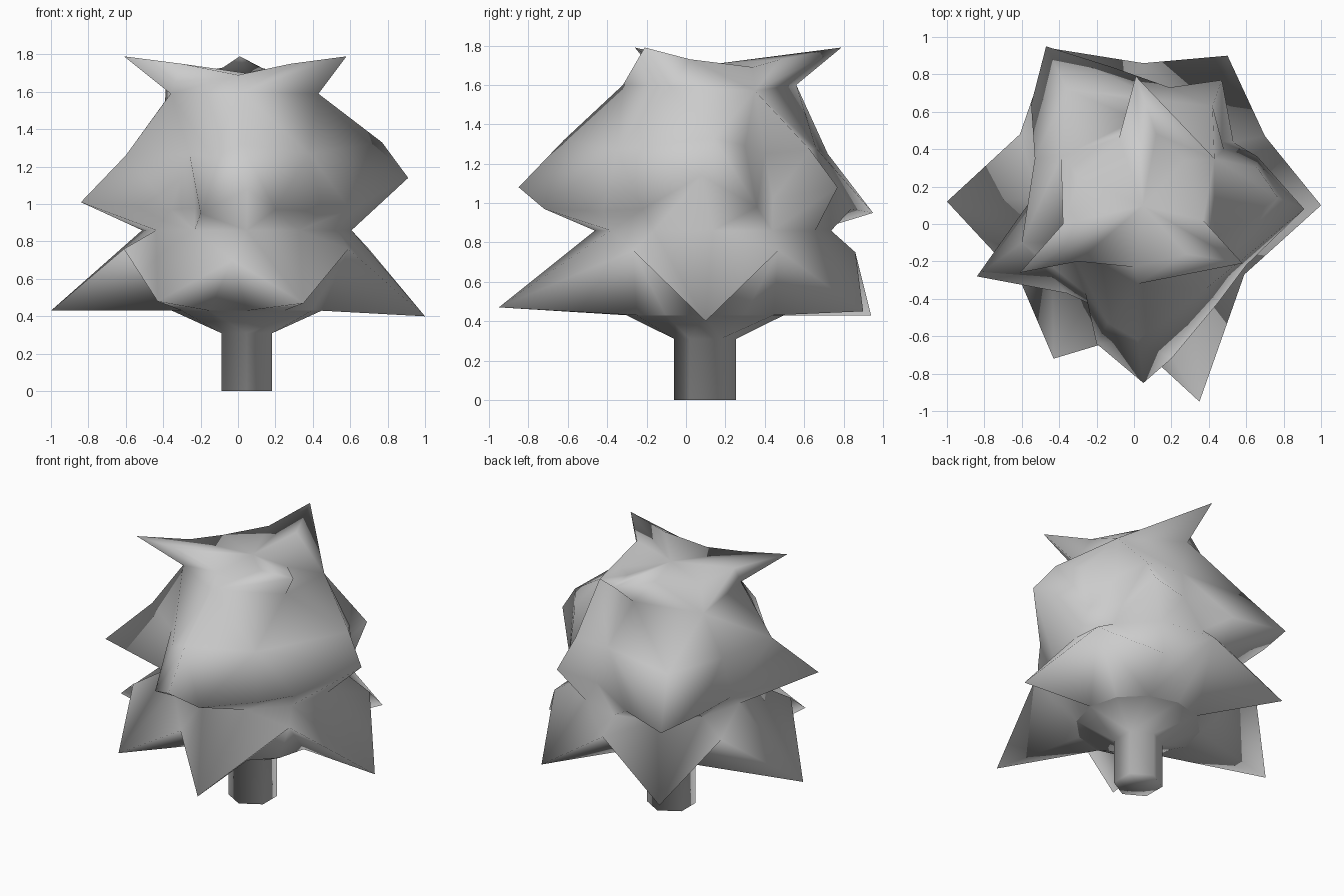
import bpy, bmesh
from math import atan2, cos, sin, pi, tau

if "Cube" in bpy.data.objects:
    bpy.data.objects.remove(bpy.data.objects["Cube"])

CX, CY = 0.047, 0.097   # tree axis


def circle(r, z, n, start=0.0, dy=0.0, ry=None):
    ry = ry or r
    return [(CX + r * cos(start + tau * i / n), CY + dy + ry * sin(start + tau * i / n), z) for i in range(n)]


def angle(p):
    return atan2(p[1] - CY, p[0] - CX) % tau


def zip_rings(bm, low, high):
    """Bridge two rings with any number of points, advancing by angle."""
    n, m = len(low), len(high)
    ang = lambda ring, k: angle(ring[k % len(ring)].co) + tau * (k // len(ring))
    i = j = 0
    while i < n or j < m:
        a, b = low[i % n], high[j % m]
        if j >= m or (i < n and ang(low, i + 1) <= ang(high, j + 1)):
            bm.faces.new((a, low[(i + 1) % n], b))
            i += 1
        else:
            bm.faces.new((a, high[(j + 1) % m], b))
            j += 1


def loft(name, rings, cap_bottom=None, cap_top=None):
    bm = bmesh.new()
    loops = [[bm.verts.new(p) for p in sorted(r, key=angle)] for r in rings]
    for low, high in zip(loops, loops[1:]):
        zip_rings(bm, low, high)
    for loop, z in ((loops[0], cap_bottom), (loops[-1], cap_top)):
        if z is not None:
            c = bm.verts.new((CX, CY, z))
            for k, v in enumerate(loop):
                bm.faces.new((v, loop[(k + 1) % len(loop)], c))
    bmesh.ops.recalc_face_normals(bm, faces=bm.faces)
    if cap_bottom is None and sum(f.normal.dot(f.calc_center_median().xyz - bm.verts[:][-1].co) for f in bm.faces) < 0:
        bmesh.ops.reverse_faces(bm, faces=bm.faces)
    me = bpy.data.meshes.new(name)
    bm.to_mesh(me)
    bm.free()
    for p in me.polygons:
        p.use_smooth = True
    ob = bpy.data.objects.new(name, me)
    bpy.context.collection.objects.link(ob)
    return ob


# Hexagonal trunk flaring into the foliage
base = circle(0.4, 0.43, 12)
loft("trunk", [circle(0.157, 0, 6, pi / 6), circle(0.157, 0.31, 6, pi / 6), base], cap_bottom=0)

# Lower tier: six drooping tips with raised valleys between
lower = [(1.0, 0.1, 0.4), (0.7, 0.47, 0.76), (0.5, 0.9, 0.45), (0.05, 0.86, 0.75),
         (-0.45, 0.94, 0.43), (-0.61, 0.48, 0.76), (-1.0, 0.12, 0.43), (-0.61, -0.3, 0.76),
         (-0.43, -0.72, 0.48), (-0.03, -0.6, 0.7), (0.35, -0.95, 0.47), (0.59, -0.27, 0.76)]
waist = circle(0.56, 0.86, 12, dy=0.04, ry=0.6)

# Middle tier: five tips with blocky flanks and deep valleys
middle = [(0.91, 0.08, 1.14), (0.66, 0.36, 0.98), (0.47, 0.44, 1.02), (0.47, 0.77, 1.08),
          (0.19, 0.73, 1.05), (-0.12, 0.84, 0.97), (-0.47, 0.95, 0.95), (-0.55, 0.64, 0.98),
          (-0.5, 0.2, 0.93), (-0.84, -0.28, 1.01), (-0.36, -0.37, 0.97), (-0.23, -0.43, 0.98),
          (-0.2, -0.64, 0.95), (0.05, -0.85, 1.08), (0.2, -0.72, 0.97), (0.45, -0.42, 0.96),
          (0.6, -0.22, 0.97)]

# Body between the middle tier and the neck
shoulder = [(0.77, 0.14, 1.33), (0.66, 0.3, 1.29), (0.48, 0.4, 1.25), (0.42, 0.63, 1.27),
            (0.15, 0.66, 1.28), (-0.36, 0.72, 1.25), (-0.53, 0.35, 1.27), (-0.6, -0.1, 1.26),
            (-0.26, -0.37, 1.27), (-0.14, -0.53, 1.25), (0.02, -0.62, 1.32), (0.38, -0.35, 1.27)]
neck = [(0.43, -0.08, 1.59), (0.43, 0.35, 1.57), (0.02, 0.56, 1.6),
        (-0.39, 0.36, 1.55), (-0.36, -0.1, 1.59), (0.02, -0.32, 1.6)]

# Crown: three upturned tips around a sunken top
crown = [(0.58, -0.21, 1.79), (0.37, 0.02, 1.73), (0.27, 0.34, 1.69), (0.12, 0.48, 1.73),
         (0.01, 0.79, 1.79), (-0.08, 0.46, 1.73), (-0.29, 0.25, 1.69), (-0.38, 0.0, 1.73),
         (-0.61, -0.26, 1.79), (-0.3, -0.2, 1.75), (0.0, -0.23, 1.69), (0.28, -0.16, 1.75)]

loft("foliage", [base, lower, waist, middle, shoulder, neck, crown], cap_top=1.7)
